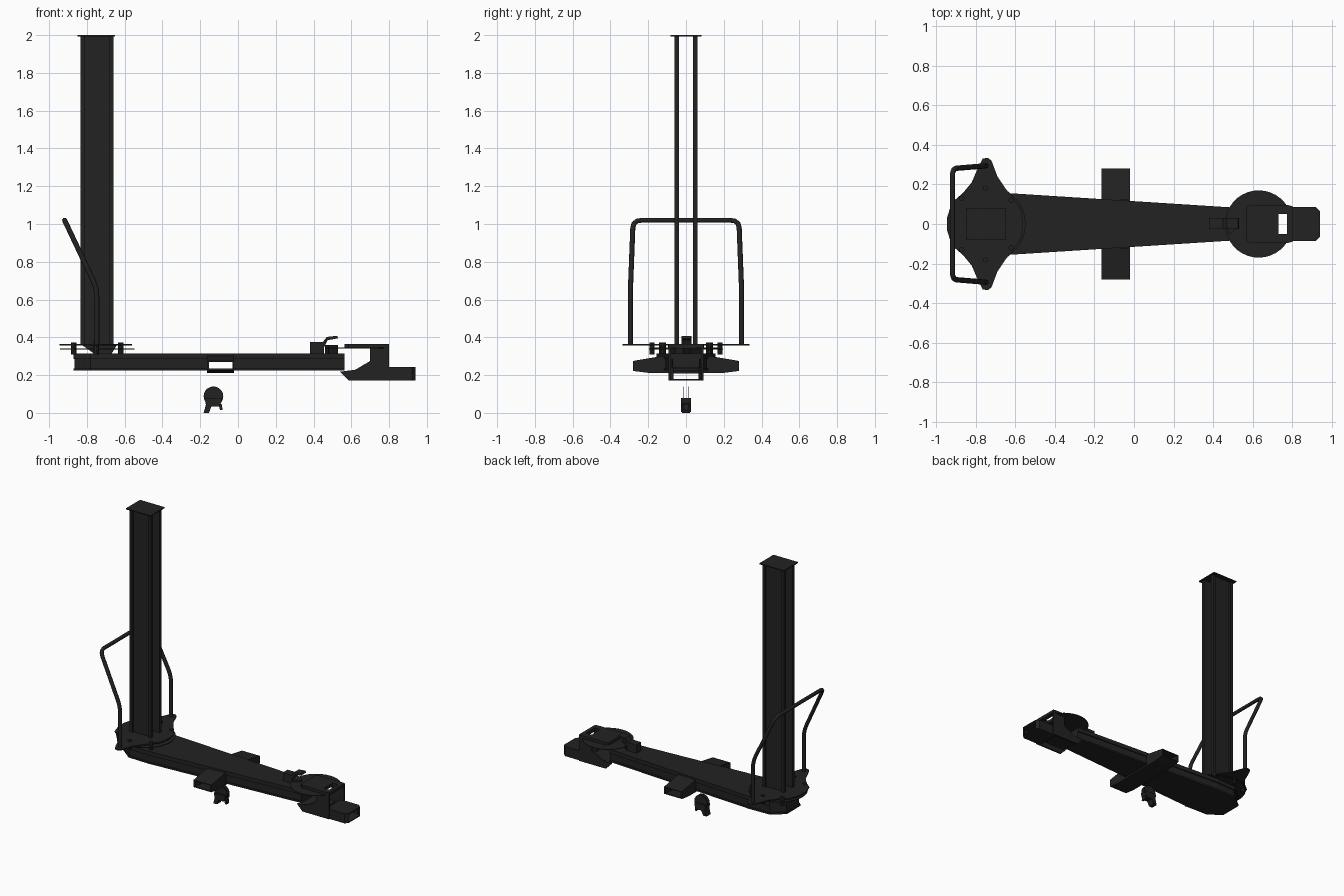
import bpy, bmesh, math
from mathutils import Vector

if "Cube" in bpy.data.objects:
    bpy.data.objects.remove(bpy.data.objects["Cube"])

mat = bpy.data.materials.new("black_paint")
mat.diffuse_color = (0.016, 0.016, 0.016, 1)
mat.use_nodes = True
mat.node_tree.nodes["Principled BSDF"].inputs["Base Color"].default_value = mat.diffuse_color


def finish(name, bm):
    bmesh.ops.recalc_face_normals(bm, faces=bm.faces[:])
    me = bpy.data.meshes.new(name)
    bm.to_mesh(me)
    bm.free()
    me.materials.append(mat)
    ob = bpy.data.objects.new(name, me)
    bpy.context.collection.objects.link(ob)
    return ob


def prism(name, pts, axis, lo, hi):
    """Extrude a 2D outline along an axis: x uses (y,z), y uses (x,z), z uses (x,y)."""
    place = {"x": lambda a, b, t: (t, a, b),
             "y": lambda a, b, t: (a, t, b),
             "z": lambda a, b, t: (a, b, t)}[axis]
    bm = bmesh.new()
    low = [bm.verts.new(place(a, b, lo)) for a, b in pts]
    top = [bm.verts.new(place(a, b, hi)) for a, b in pts]
    bm.faces.new(low)
    bm.faces.new(top)
    n = len(pts)
    for i in range(n):
        j = (i + 1) % n
        bm.faces.new((low[i], low[j], top[j], top[i]))
    return finish(name, bm)


def box(name, x0, x1, y0, y1, z0, z1):
    return prism(name, [(x0, y0), (x1, y0), (x1, y1), (x0, y1)], "z", z0, z1)


def circle(cx, cy, r, n=32):
    return [(cx + r * math.cos(2 * math.pi * i / n),
             cy + r * math.sin(2 * math.pi * i / n)) for i in range(n)]


def mirrored(half):
    """Close a half outline (y >= 0, in order) across y = 0."""
    return half + [(x, -y) for x, y in reversed(half) if y > 0]


def half_width(x):
    return 0.155 - (x + 0.62) * 0.064


# Tapered base beam: flanges run through, webs leave a pocket for the outrigger
def beam(name, x0, x1, inset, z0, z1, nose=False):
    half = [(x1, half_width(x1) - inset)]
    if nose:
        half += [(-0.62, 0.155 - inset), (-0.78, 0.15 - inset), (x0, 0.08 - inset)]
    else:
        half += [(x0, half_width(x0) - inset)]
    prism(name, mirrored(half), "z", z0, z1)


beam("beam_top_flange", -0.87, 0.565, 0, 0.286, 0.315, True)
beam("beam_bottom_flange", -0.87, 0.565, 0, 0.224, 0.236, True)
beam("beam_web_rear", -0.865, -0.16, 0.008, 0.236, 0.286, True)
beam("beam_web_front", -0.025, 0.565, 0.008, 0.236, 0.286)

# Hollow cross outrigger with sloping top
wall = [(-0.28, 0.222), (-0.2, 0.212), (0.2, 0.212), (0.28, 0.222),
        (0.28, 0.275), (0.12, 0.302), (-0.12, 0.302), (-0.28, 0.275)]
for tag, x in (("left", -0.163), ("right", -0.03)):
    prism("outrigger_wall_" + tag, wall, "x", x, x + 0.01)
box("outrigger_floor", -0.16, -0.025, -0.2, 0.2, 0.212, 0.222)
for tag, s in (("front", -1), ("back", 1)):
    prism("outrigger_top_" + tag,
          [(s * 0.28, 0.275), (s * 0.12, 0.302), (s * 0.12, 0.294), (s * 0.28, 0.269)],
          "x", -0.162, -0.022)
    prism("outrigger_floor_tip_" + tag,
          [(s * 0.28, 0.222), (s * 0.2, 0.212), (s * 0.2, 0.222), (s * 0.28, 0.228)],
          "x", -0.162, -0.022)

# Turntable below the mast
prism("turntable_disc", circle(-0.745, 0, 0.197), "z", 0.336, 0.341)
ears = [(-0.56, 0), (-0.57, 0.07), (-0.61, 0.13), (-0.65, 0.18), (-0.69, 0.24),
        (-0.72, 0.32), (-0.74, 0.335), (-0.765, 0.33), (-0.79, 0.28), (-0.82, 0.21),
        (-0.87, 0.15), (-0.92, 0.11), (-0.945, 0.03)]
prism("turntable_ear_plate", mirrored(ears), "z", 0.356, 0.364)
prism("mast_pedestal", [(-0.83, 0.362), (-0.64, 0.362), (-0.67, 0.312), (-0.76, 0.312)],
      "y", -0.09, 0.09)
for i, (x, y) in enumerate([(-0.62, 0.12), (-0.87, 0.13), (-0.75, 0.18)]):
    for s in (-1, 1):
        prism(f"plate_bolt_{i}_{s}", circle(x, s * y, 0.014, 8), "z", 0.31, 0.372)

# Mast: two channel rails with outward lips, and a cap
for tag, s in (("front", -1), ("back", 1)):
    channel = [(-0.835, 0.038), (-0.66, 0.038), (-0.66, 0.061), (-0.682, 0.061),
               (-0.682, 0.048), (-0.813, 0.048), (-0.813, 0.061), (-0.835, 0.061)]
    prism("mast_rail_" + tag, [(x, s * y) for x, y in channel], "z", 0.36, 1.995)
box("mast_cap", -0.85, -0.65, -0.082, 0.082, 1.993, 2.0)

# Bent push handle: rounded path swept as a tube
corners = [Vector(p) for p in [(-0.748, -0.294, 0.36), (-0.748, -0.294, 0.66),
                               (-0.918, -0.28, 1.02), (-0.918, 0.28, 1.02),
                               (-0.748, 0.294, 0.66), (-0.748, 0.294, 0.36)]]
path = [corners[0]]
for a, b, c in zip(corners, corners[1:], corners[2:]):
    p = b + (a - b).normalized() * 0.045
    q = b + (c - b).normalized() * 0.045
    path += [p * (1 - t) ** 2 + b * 2 * t * (1 - t) + q * t * t for t in (0, 0.33, 0.67, 1)]
path.append(corners[-1])
cu = bpy.data.curves.new("push_handle", "CURVE")
cu.dimensions = "3D"
cu.bevel_depth = 0.0135
cu.bevel_resolution = 2
cu.use_fill_caps = True
sp = cu.splines.new("POLY")
sp.points.add(len(path) - 1)
for pt, co in zip(sp.points, path):
    pt.co = (*co, 1)
cu.materials.append(mat)
bpy.context.collection.objects.link(bpy.data.objects.new("push_handle", cu))

# Front swivel yoke: thin disc and plate around an open slot, with side cheeks
SLOT = (0.73, 0.772, 0.05)


def slotted(name, outline, z0, z1):
    """Plate split into two C-shaped halves so the slot stays open."""
    x0, x1, w = SLOT
    for tag, s in (("back", 1), ("front", -1)):
        half = [(x, s * y) for x, y in outline]
        prism(f"{name}_{tag}", half + [(x0, 0), (x0, s * w), (x1, s * w), (x1, 0)], "z", z0, z1)


disc = [(0.63 + 0.17 * math.cos(a), 0.17 * math.sin(a))
        for a in [math.pi * i / 18 for i in range(19)]]
slotted("swivel_disc", disc, 0.341, 0.345)
plate = [(0.8, 0), (0.8, 0.09), (0.78, 0.095), (0.585, 0.095), (0.565, 0.08), (0.565, 0)]
slotted("yoke_top_plate", plate, 0.345, 0.365)
cheek = [(0.585, 0.172), (0.8, 0.172), (0.8, 0.362), (0.7, 0.362), (0.7, 0.275),
         (0.62, 0.228), (0.54, 0.218)]
for tag, y in (("front", -0.092), ("back", 0.08)):
    prism("yoke_cheek_" + tag, cheek, "y", y, y + 0.012)
box("yoke_floor", 0.56, 0.73, -0.085, 0.085, 0.208, 0.22)

# Hollow socket at the front end
tongue = [(0.772, -0.085), (0.92, -0.085), (0.94, -0.065),
          (0.94, 0.065), (0.92, 0.085), (0.772, 0.085)]
prism("socket_top", tongue, "z", 0.232, 0.242)
prism("socket_bottom", tongue, "z", 0.172, 0.179)
for tag, s in (("front", -1), ("back", 1)):
    prism("socket_side_" + tag, [(0.772, s * 0.085), (0.92, s * 0.085), (0.94, s * 0.065),
                                 (0.93, s * 0.065), (0.916, s * 0.075), (0.772, s * 0.075)],
          "z", 0.176, 0.238)

# Small latch on the beam
prism("latch_block", [(0.38, 0.312), (0.455, 0.312), (0.455, 0.345), (0.475, 0.385),
                      (0.53, 0.395), (0.525, 0.408), (0.47, 0.402), (0.45, 0.376), (0.38, 0.376)],
      "y", -0.025, 0.03)
prism("latch_wedge", [(0.46, 0.03), (0.53, -0.015), (0.48, -0.055)], "z", 0.312, 0.36)

# Caster: two thin wheel discs with a tread block below
for tag, y in (("front", -0.014), ("back", 0.011)):
    prism("caster_disc_" + tag, circle(-0.13, 0.088, 0.052, 20), "y", y, y + 0.003)
prism("caster_tread", [(-0.178, 0.08), (-0.17, 0.045), (-0.18, 0.006), (-0.155, 0.006),
                       (-0.14, 0.035), (-0.1, 0.035), (-0.088, 0.055), (-0.085, 0.08)],
      "y", -0.026, 0.026)
prism("caster_fork", [(-0.182, 0.0), (-0.155, 0.0), (-0.145, 0.018), (-0.175, 0.025)],
      "y", -0.022, 0.022)
prism("caster_brake", [(-0.105, 0.05), (-0.085, 0.045), (-0.082, 0.015), (-0.095, 0.015)],
      "y", -0.015, 0.015)
